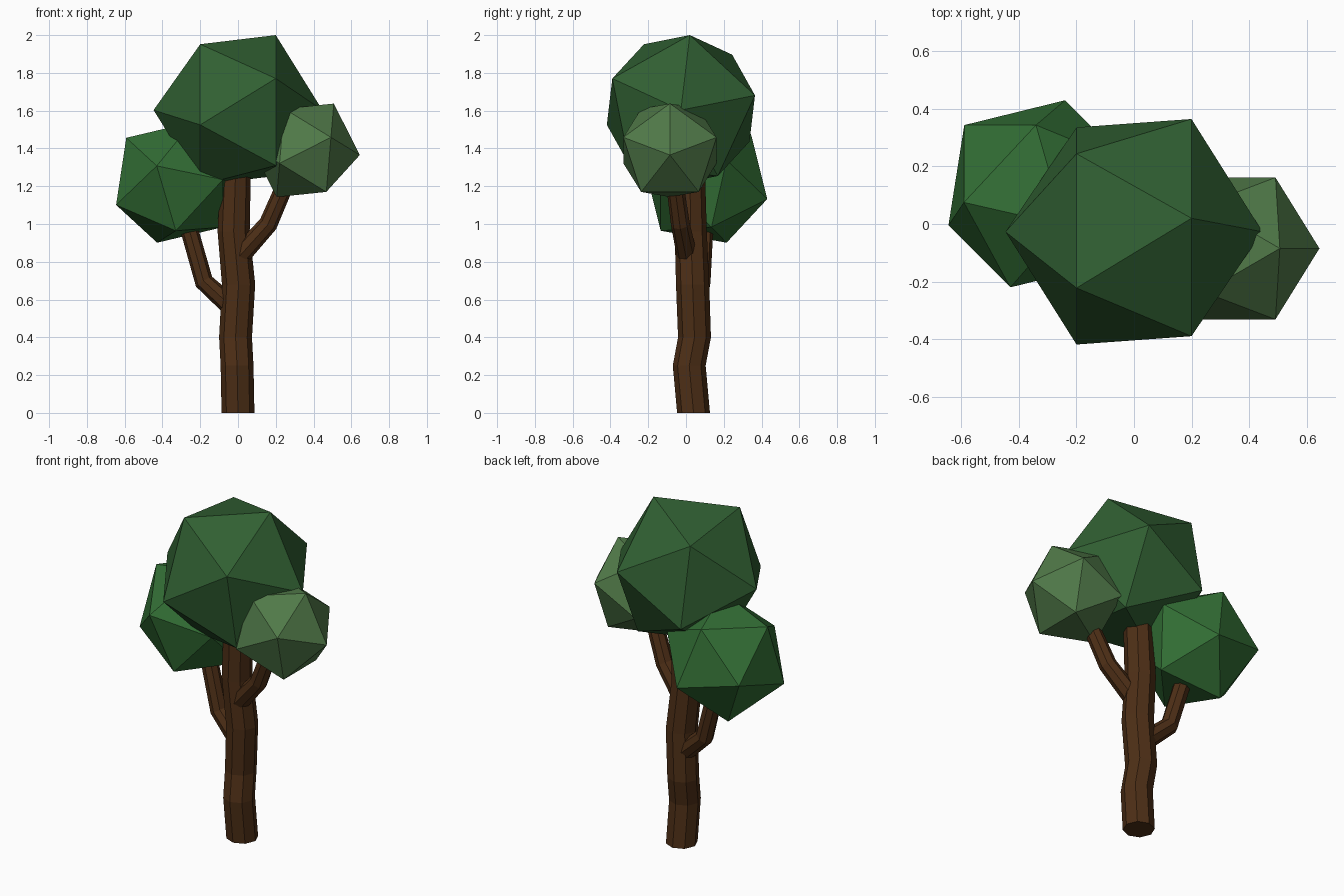
import bpy, bmesh, math
from mathutils import Vector, Matrix

if "Cube" in bpy.data.objects:
    bpy.data.objects.remove(bpy.data.objects["Cube"])


def material(name, rgb):
    m = bpy.data.materials.new(name)
    m.diffuse_color = (*rgb, 1)
    m.use_nodes = True
    m.node_tree.nodes["Principled BSDF"].inputs["Base Color"].default_value = m.diffuse_color
    return m


def finish(name, bm, mat):
    bmesh.ops.recalc_face_normals(bm, faces=bm.faces)
    me = bpy.data.meshes.new(name)
    bm.to_mesh(me)
    bm.free()
    me.materials.append(mat)
    bpy.context.collection.objects.link(bpy.data.objects.new(name, me))


def foliage(name, centre, radius, pole, neighbour, mat):
    """Icosahedron with one corner along pole and the next towards neighbour."""
    z = Vector(pole).normalized()
    x = Vector(neighbour)
    x = (x - z * x.dot(z)).normalized()
    rot = Matrix((x, z.cross(x), z)).transposed().to_4x4()
    bm = bmesh.new()
    bmesh.ops.create_icosphere(bm, subdivisions=1, radius=radius,
                               matrix=Matrix.Translation(centre) @ rot)
    finish(name, bm, mat)


def limb(name, path, mat, level=False, sides=8):
    """Faceted tube through (x, y, z, radius) points; level keeps rings flat."""
    pts = [Vector(p[:3]) for p in path]
    bm = bmesh.new()
    rings = []
    for i, p in enumerate(pts):
        t = Vector((0, 0, 1))
        if not level:
            a = (p - pts[i - 1]).normalized() if i else Vector()
            b = (pts[i + 1] - p).normalized() if i + 1 < len(pts) else Vector()
            t = (a + b).normalized()
        u = Vector((0, 1, 0)).cross(t).normalized()
        v = t.cross(u)
        angles = [math.tau * k / sides for k in range(sides)]
        rings.append([bm.verts.new(p + path[i][3] * (u * math.cos(a) + v * math.sin(a)))
                      for a in angles])
    for lo, hi in zip(rings, rings[1:]):
        for k in range(sides):
            n = (k + 1) % sides
            bm.faces.new((lo[k], lo[n], hi[n], hi[k]))
    bm.faces.new(rings[0][::-1])
    bm.faces.new(rings[-1])
    finish(name, bm, mat)


bark = material("bark", (0.075, 0.028, 0.008))
dark = material("dark_leaves", (0.03, 0.115, 0.032))
bright = material("bright_leaves", (0.032, 0.155, 0.035))
pale = material("pale_leaves", (0.08, 0.19, 0.065))

# Trunk and branches
limb("trunk", [(0, 0.04, 0, 0.087), (-0.005, 0.017, 0.25, 0.087),
               (-0.013, 0.045, 0.4, 0.087), (0.003, 0.035, 0.68, 0.088),
               (-0.023, 0.025, 0.96, 0.085), (-0.012, 0.02, 1.3, 0.08)], bark, level=True)
limb("left_branch", [(-0.01, 0.05, 0.54, 0.055), (-0.18, 0.08, 0.695, 0.05),
                     (-0.275, 0.1, 1.03, 0.047)], bark)
limb("right_branch", [(-0.01, 0.01, 0.81, 0.055), (0.16, -0.03, 1.0, 0.05),
                      (0.255, -0.06, 1.22, 0.046)], bark)

# Foliage clumps
foliage("main_foliage", (0, -0.027, 1.603), 0.447, (1, 0, 0), (0.2, 0.047, 0.397), dark)
foliage("left_foliage", (-0.335, 0.105, 1.22), 0.35,
        (-0.095, -0.325, 0.0875), (-0.255, -0.035, 0.235), bright)
foliage("right_foliage", (0.356, -0.085, 1.39), 0.29, (1, 0, -0.085), (0.15, 0, 0.25), pale)
